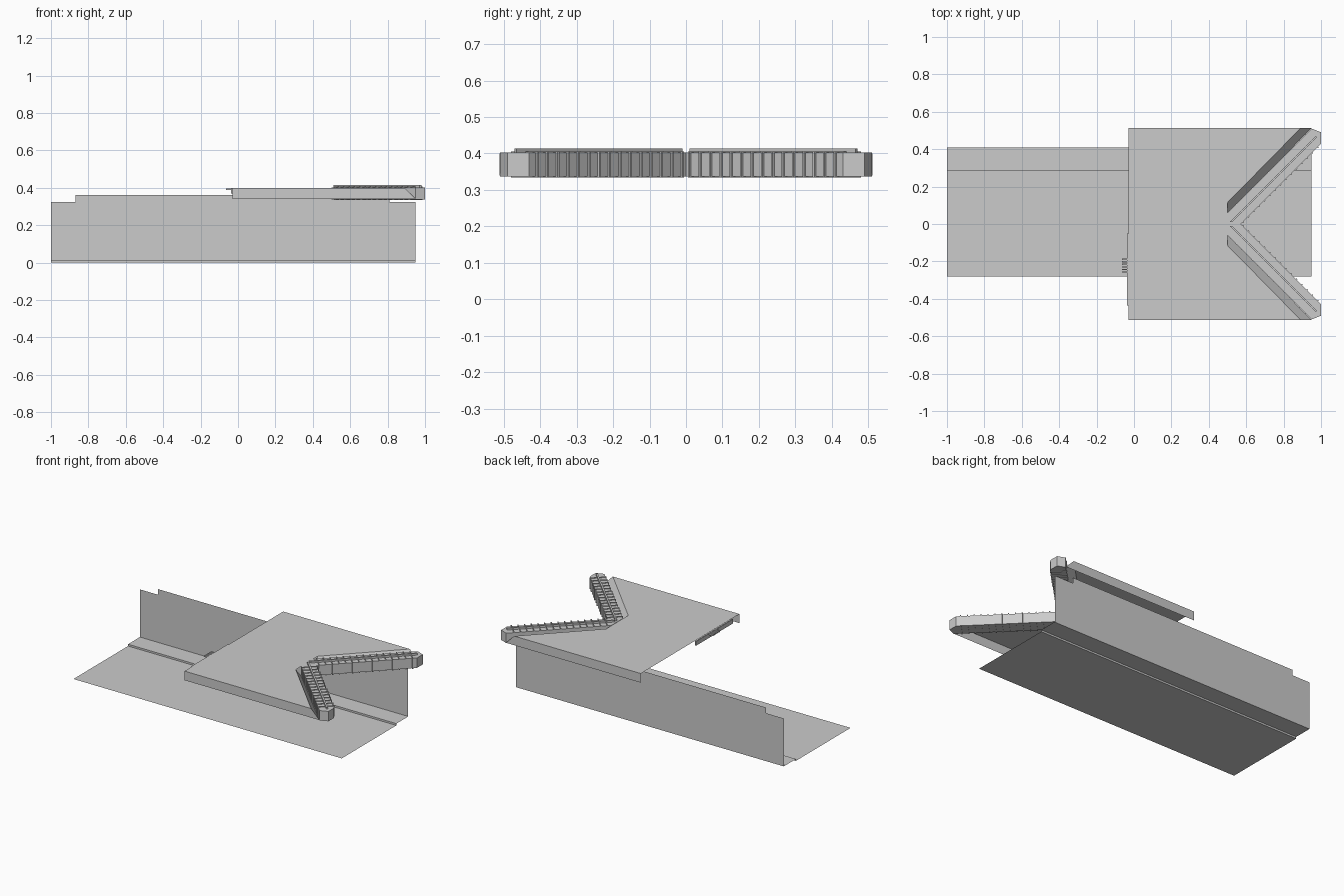
import bpy, bmesh
from mathutils import Vector

if "Cube" in bpy.data.objects:
    bpy.data.objects.remove(bpy.data.objects["Cube"])


def build(name, polys):
    """One object from a list of flat polygons."""
    bm = bmesh.new()
    for p in polys:
        bm.faces.new([bm.verts.new(v) for v in p])
    bmesh.ops.remove_doubles(bm, verts=bm.verts, dist=1e-5)
    bmesh.ops.recalc_face_normals(bm, faces=bm.faces)
    me = bpy.data.meshes.new(name)
    bm.to_mesh(me)
    bm.free()
    ob = bpy.data.objects.new(name, me)
    bpy.context.collection.objects.link(ob)
    return ob


def prism(pts, z0, z1):
    """Closed prism polygons over an xy outline."""
    lo = [(p[0], p[1], z0) for p in pts]
    hi = [(p[0], p[1], z1) for p in pts]
    n = len(pts)
    sides = [(lo[i], lo[(i + 1) % n], hi[(i + 1) % n], hi[i]) for i in range(n)]
    return [lo[::-1], hi] + sides


def rect(x0, x1, y0, y1):
    return [(x0, y0), (x1, y0), (x1, y1), (x0, y1)]


def flat(pts, z):
    return [(x, y, z) for x, y in pts]


# Ground, curb and raised walkway
X0, X1, CURB = -1, 0.95, 0.287
build("ground", [flat(rect(X0, X1, -0.28, CURB), 0)])
build("walkway", [
    [(X0, CURB, 0), (X1, CURB, 0), (X1, CURB, 0.012), (X0, CURB, 0.012)],
    flat(rect(X0, X1, CURB, 0.41), 0.012)])

# Back wall with stepped top corners
wall = [(X0, 0.01), (X1, 0.01), (X1, 0.325), (0.81, 0.325), (0.81, 0.362),
        (-0.87, 0.362), (-0.87, 0.325), (X0, 0.325)]
build("back_wall", [[(x, 0.41, z) for x, z in wall]])

# Canopy: notched roof sheet, side fascias, slopes down to the V-shaped front
LOW, TOP, E, HALF = 0.34, 0.40, -0.03, 0.512
roof = [(E, -HALF), (0.89, -HALF), (0.5, -0.115), (0.5, 0.115), (0.89, HALF), (E, HALF)]
canopy = [flat(roof, TOP)]
for s in (1, -1):
    y = s * HALF
    canopy.append([(E, y, LOW), (0.95, y, LOW), (0.89, y, TOP), (E, y, TOP)])
    canopy.append([(0.89, y, TOP), (0.5, s * 0.115, TOP), (0.5, s * 0.06, LOW), (0.95, y, LOW)])
build("canopy", canopy)

# V-shaped front beams with cross ribs and a top rail
outline = [(0.5, 0), (0.5, 0.06), (0.95, 0.51), (1.0, 0.49), (1.0, 0.43), (0.57, 0)]
d = Vector((1, 1)).normalized() * 0.003
n = Vector((1, -1)).normalized()
for s, side in ((1, "back"), (-1, "front")):
    def m(pts):
        return [(p[0], p[1] * s) for p in pts]
    build(side + "_beam", prism(m(outline), 0.337, 0.402))
    ribs = []
    for i in range(15):
        t = 0.012 + i * 0.0285
        a = Vector((0.57 + t, t)) + n * 0.006
        b = Vector((0.505 + t, t + 0.065)) - n * 0.003
        ribs += prism(m([a - d, a + d, b + d, b - d]), 0.334, 0.406)
    build(side + "_beam_ribs", ribs)
    rail = [(0.51, 0.01), (0.525, 0.01), (0.98, 0.465), (0.97, 0.47)]
    build(side + "_top_rail", prism(m(rail), 0.402, 0.414))

# Edge strip and small slatted vent at the rear of the canopy
build("edge_strip", prism(rect(-0.038, E, -0.435, -0.05), 0.37, 0.398))
slats = []
for i in range(6):
    y = -0.26 + i * 0.0135
    slats += prism(rect(-0.065, E, y, y + 0.007), 0.388, 0.397)
build("vent_slats", slats)
